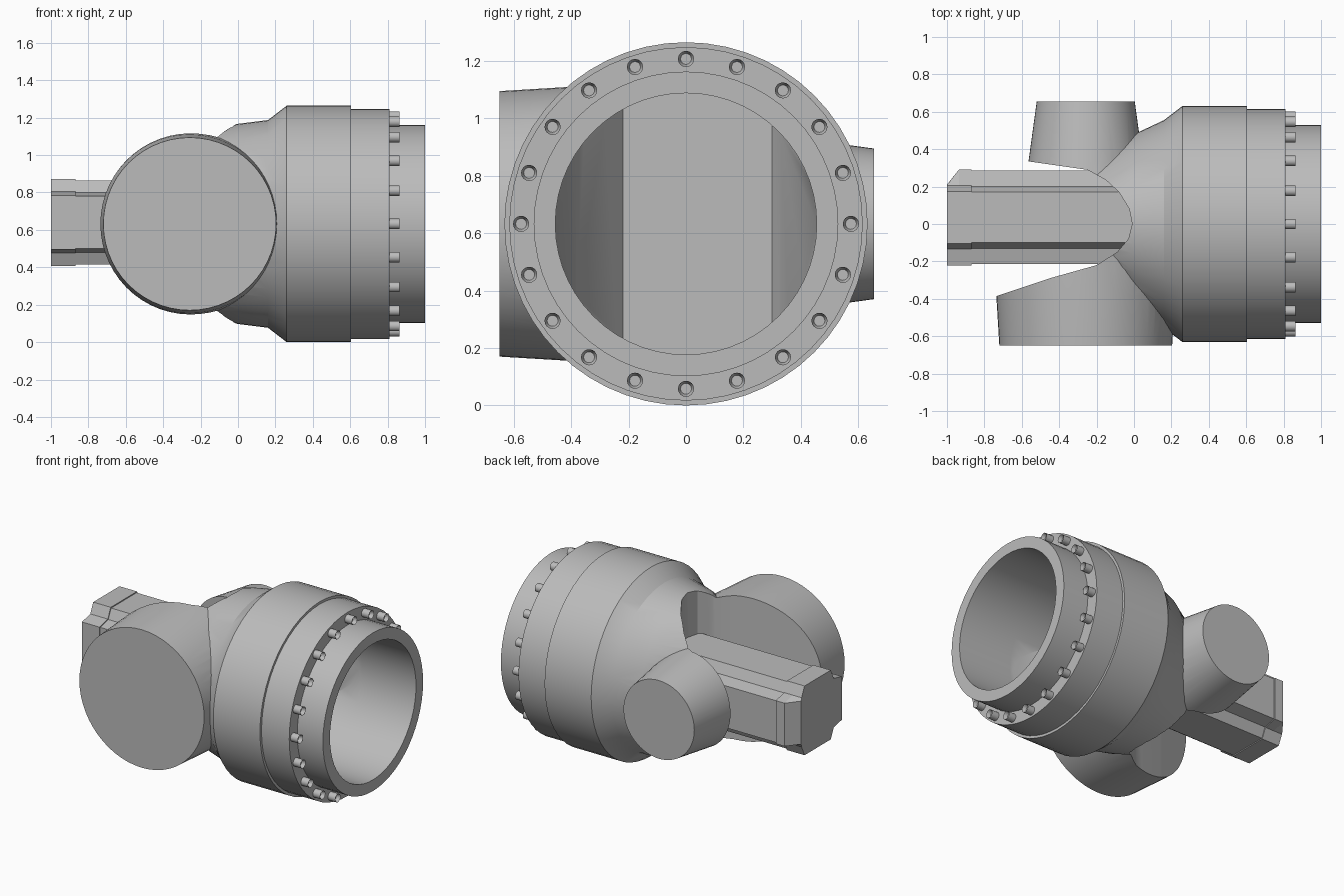
import bpy, bmesh, math
from mathutils import Vector, Matrix

cube = bpy.data.objects.get("Cube")
if cube:
    bpy.data.objects.remove(cube, do_unlink=True)

CZ = 0.632          # height of the main axis
PIPE_X = -0.258     # centre of the side ports
SEG = 56

steel = bpy.data.materials.new("plain_grey")
steel.use_nodes = True
GREY = (0.5, 0.5, 0.5, 1)
steel.diffuse_color = GREY
steel.node_tree.nodes["Principled BSDF"].inputs["Base Color"].default_value = GREY


def loft(name, rings):
    """Skin a list of equal-length rings and cap both ends."""
    bm = bmesh.new()
    rows = [[bm.verts.new(p) for p in ring] for ring in rings]
    n = len(rows[0])
    for a, b in zip(rows, rows[1:]):
        for i in range(n):
            j = (i + 1) % n
            bm.faces.new((a[i], a[j], b[j], b[i]))
    bm.faces.new(rows[0])
    bm.faces.new(rows[-1])
    bmesh.ops.recalc_face_normals(bm, faces=bm.faces)
    mesh = bpy.data.meshes.new(name)
    bm.to_mesh(mesh)
    bm.free()
    mesh.materials.append(steel)
    ob = bpy.data.objects.new(name, mesh)
    bpy.context.collection.objects.link(ob)
    return ob


def ellipse_x(x, ry, rz):
    return [(x, ry * math.sin(t), CZ + rz * math.cos(t))
            for t in (math.tau * i / SEG for i in range(SEG))]


def circle_y(y, r):
    return [(PIPE_X + r * math.sin(t), y, CZ + r * math.cos(t))
            for t in (math.tau * i / SEG for i in range(SEG))]


def prism(name, plan):
    """Upright prism from an x, y outline."""
    return loft(name, [[(x, y, z) for x, y in plan] for z in (-0.3, 1.6)])


def activate(ob):
    bpy.ops.object.select_all(action='DESELECT')
    ob.select_set(True)
    bpy.context.view_layer.objects.active = ob


def combine(ob, other, operation):
    activate(ob)
    mod = ob.modifiers.new("combine", 'BOOLEAN')
    mod.operation, mod.object, mod.solver = operation, other, 'EXACT'
    bpy.ops.object.modifier_apply(modifier=mod.name)
    bpy.data.objects.remove(other, do_unlink=True)


def smooth(ob, angle=25):
    activate(ob)
    bpy.ops.object.shade_smooth_by_angle(angle=math.radians(angle))


# Main housing: oval neck swelling into the round drum and outlet collar
sections = [(-0.30, 0.27, 0.47), (-0.25, 0.30, 0.48), (0.0, 0.48, 0.535),
            (0.16, 0.555, 0.555), (0.26, 0.632, 0.632), (0.605, 0.632, 0.632),
            (0.605, 0.615, 0.615), (0.81, 0.615, 0.615),
            (0.81, 0.53, 0.53), (1.0, 0.53, 0.53)]
housing = loft("housing", [ellipse_x(*s) for s in sections])

# Side ports merged into the housing
front_port = loft("front_port", [circle_y(-0.65, 0.462), circle_y(-0.385, 0.478),
                                 circle_y(-0.05, 0.492)])
rear_port = loft("rear_port", [circle_y(0.655, 0.262), circle_y(0.335, 0.306),
                               circle_y(0.05, 0.345)])
combine(housing, front_port, 'UNION')
combine(housing, rear_port, 'UNION')

# Rounded notch that opens the back of the housing around the drive
notch = prism("notch_cutter", [
    (-1.2, -0.53), (-0.735, -0.385), (-0.45, -0.29), (-0.2, -0.22), (-0.09, -0.15),
    (-0.03, -0.08), (-0.01, 0), (-0.025, 0.08), (-0.08, 0.17), (-0.15, 0.235),
    (-0.25, 0.29), (-0.565, 0.335), (-1.2, 0.42)])
combine(housing, notch, 'DIFFERENCE')

# Bore with a flat floor and slanted inner walls
bore = loft("bore_cutter", [ellipse_x(x, 0.455, 0.455) for x in (-0.3, 0.6, 1.2)])
bore_walls = prism("bore_walls", [
    (0.03, -0.22), (0.25, -0.38), (0.6, -0.46), (1.3, -0.5),
    (1.3, 0.5), (0.6, 0.46), (0.1, 0.33), (0.03, 0.30)])
combine(bore, bore_walls, 'INTERSECT')
combine(housing, bore, 'DIFFERENCE')
smooth(housing)

# Drive: long bar with stepped corners and a larger chamfered end block
half = [(-0.215, 0.14), (-0.13, 0.16), (-0.10, 0.225),
        (0.17, 0.225), (0.20, 0.16), (0.285, 0.14)]
profile = half + [(y, -h) for y, h in reversed(half)]


def drive_ring(x, scale=1.0, limit=1.0):
    return [(x, min(0.035 + (y - 0.035) * scale, limit), 0.64 + h * scale)
            for y, h in profile]


drive_bar = loft("drive_bar", [drive_ring(-0.88), drive_ring(0.0)])
drive_end = loft("drive_end", [drive_ring(-1.0, 1.03, 0.21), drive_ring(-0.935, 1.03),
                               drive_ring(-0.87, 1.03)])

# Ring of socket-head bolts on the outlet flange
BOLTS = 20
for i in range(BOLTS):
    t = math.tau * i / BOLTS
    bm = bmesh.new()
    spot = Vector((0.834, 0.574 * math.sin(t), CZ + 0.574 * math.cos(t)))
    turn = Matrix.Rotation(math.pi / 2, 4, 'Y')
    bmesh.ops.create_cone(bm, cap_ends=True, segments=16, radius1=0.028, radius2=0.028,
                          depth=0.06, matrix=Matrix.Translation(spot) @ turn)
    bm.normal_update()
    top = [f for f in bm.faces if f.normal.x > 0.9]
    bmesh.ops.inset_region(bm, faces=top, thickness=0.009)
    for v in top[0].verts:
        v.co.x -= 0.025
    mesh = bpy.data.meshes.new("flange_bolt")
    bm.to_mesh(mesh)
    bm.free()
    mesh.materials.append(steel)
    bolt = bpy.data.objects.new("flange_bolt_%02d" % (i + 1), mesh)
    bpy.context.collection.objects.link(bolt)
    smooth(bolt, 40)
